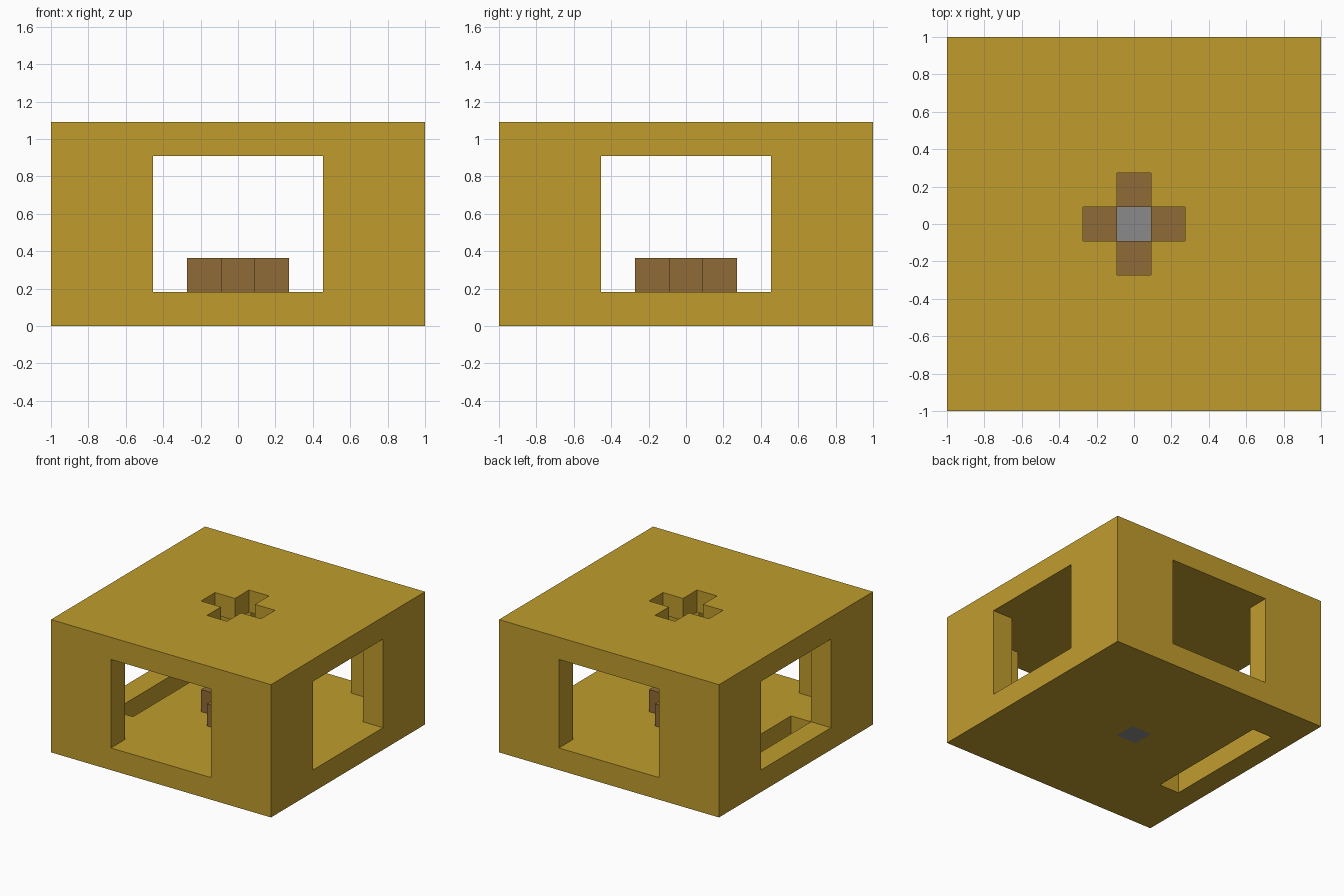
import bpy
import bmesh
from mathutils import Matrix, Vector

U = 2 / 11  # one block

default = bpy.data.objects.get("Cube")
if default:
    bpy.data.objects.remove(default, do_unlink=True)


def material(name, rgb):
    m = bpy.data.materials.new(name)
    m.use_nodes = True
    color = (*rgb, 1)
    m.diffuse_color = color
    m.node_tree.nodes["Principled BSDF"].inputs["Base Color"].default_value = color
    return m


wood = material("golden wood", (0.53, 0.335, 0.027))
log = material("brown log", (0.28, 0.147, 0.038))
stone = material("grey stone", (0.255, 0.255, 0.255))


def box(name, low, high, mat):
    """Box between two corners given in blocks."""
    low, high = Vector(low) * U, Vector(high) * U
    bm = bmesh.new()
    bmesh.ops.create_cube(bm, size=1, matrix=Matrix.Translation((low + high) / 2)
                          @ Matrix.Diagonal((*(high - low), 1)))
    mesh = bpy.data.meshes.new(name)
    bm.to_mesh(mesh)
    bm.free()
    mesh.materials.append(mat)
    obj = bpy.data.objects.new(name, mesh)
    bpy.context.collection.objects.link(obj)
    return obj


def cut(target, low, high):
    """Subtract a box from the target and bake the result."""
    cutter = box("cutter", low, high, wood)
    cutter.hide_render = True
    mod = target.modifiers.new("opening", 'BOOLEAN')
    mod.operation = 'DIFFERENCE'
    mod.solver = 'EXACT'
    mod.object = cutter
    graph = bpy.context.evaluated_depsgraph_get()
    baked = bpy.data.meshes.new_from_object(target.evaluated_get(graph))
    target.modifiers.clear()
    target.data = baked
    bpy.data.objects.remove(cutter, do_unlink=True)


# House shell with a hollow room
house = box("house_shell", (-5.5, -5.5, 0), (5.5, 5.5, 6), wood)
cut(house, (-4.5, -4.5, 1), (4.5, 4.5, 5))

# Window openings through both pairs of walls
cut(house, (-2.5, -7, 1), (2.5, 7, 5))
cut(house, (-7, -2.5, 1), (7, 2.5, 5))

# Cross-shaped smoke hole in the roof
cut(house, (-1.5, -0.5, 4.5), (1.5, 0.5, 7))
cut(house, (-0.5, -1.5, 4.5), (0.5, 1.5, 7))

# Floor slot beside the wall, and the hearth socket
cut(house, (-4.5, -2.5, -1), (-3.5, 3.5, 2))
cut(house, (-0.5, -0.5, -1), (0.5, 0.5, 2))

# Hearth stone set in the floor, ringed by four logs
box("hearth_stone", (-0.5, -0.5, 0), (0.5, 0.5, 1), stone)
for side, x, y in (("left", 1, 0), ("right", -1, 0), ("front", 0, -1), ("back", 0, 1)):
    box(f"{side}_log", (x - 0.5, y - 0.5, 1), (x + 0.5, y + 0.5, 2), log)
